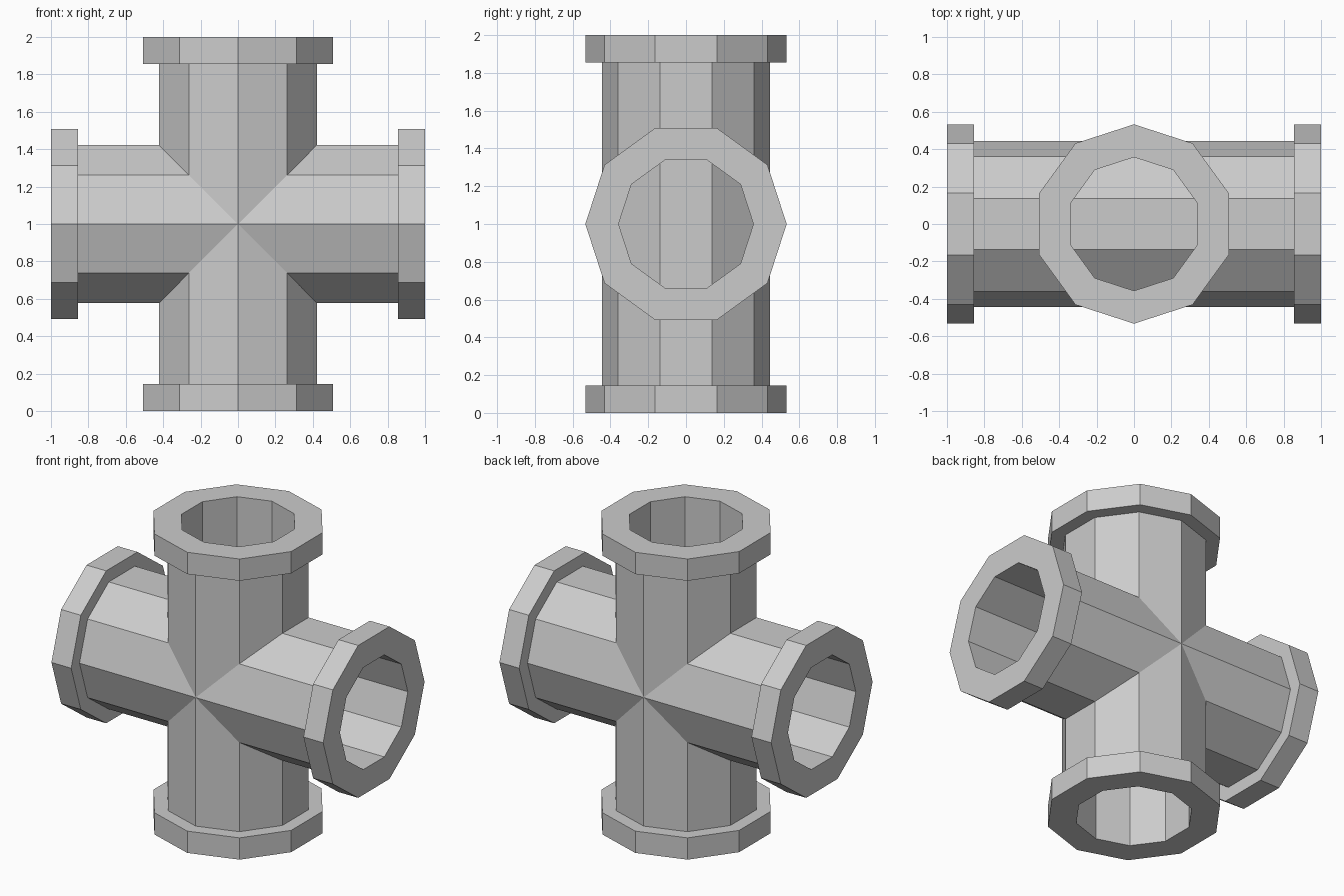
import bpy, bmesh
from math import sin, cos, pi
from mathutils import Matrix

if "Cube" in bpy.data.objects:
    bpy.data.objects.remove(bpy.data.objects["Cube"])

SIDES = 10
BORE, PIPE, FLANGE = 0.357, 0.445, 0.533
LIP = 0.855  # where each flange starts, measured from the centre

# closed wall section (radius, distance along axis) of a flanged pipe
SECTION = [(BORE, -1), (FLANGE, -1), (FLANGE, -LIP), (PIPE, -LIP),
           (PIPE, LIP), (FLANGE, LIP), (FLANGE, 1), (BORE, 1)]


def flanged_pipe(name, matrix):
    bm = bmesh.new()
    # corners of the ten-sided pipe point along +y and -y
    rings = []
    for r, z in SECTION:
        rings.append([bm.verts.new((r * sin(2 * pi * i / SIDES),
                                    r * cos(2 * pi * i / SIDES), z))
                      for i in range(SIDES)])
    for k, a in enumerate(rings):
        b = rings[(k + 1) % len(rings)]
        for i in range(SIDES):
            j = (i + 1) % SIDES
            bm.faces.new((a[i], a[j], b[j], b[i]))
    bmesh.ops.transform(bm, matrix=matrix, verts=bm.verts)
    bmesh.ops.recalc_face_normals(bm, faces=bm.faces)
    mesh = bpy.data.meshes.new(name)
    bm.to_mesh(mesh)
    bm.free()
    obj = bpy.data.objects.new(name, mesh)
    obj.location.z = 1
    bpy.context.collection.objects.link(obj)
    return obj


# two crossing pipes, upright and sideways
flanged_pipe("vertical_pipe", Matrix.Identity(4))
flanged_pipe("horizontal_pipe", Matrix.Rotation(pi / 2, 4, 'Y'))
